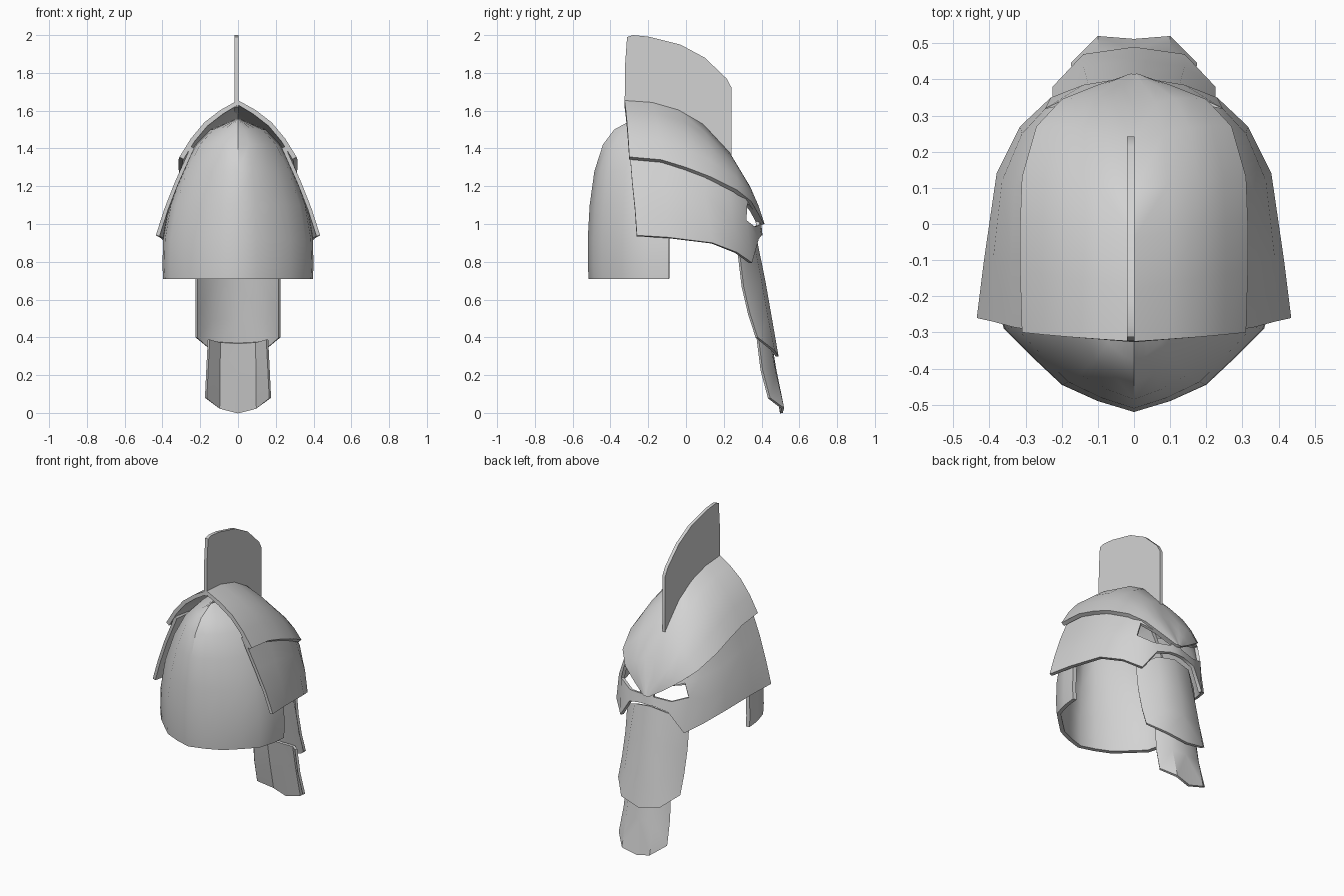
import bpy
import bmesh
import math
from mathutils import Vector

old = bpy.data.objects.get("Cube")
if old:
    bpy.data.objects.remove(old, do_unlink=True)

GREY = (0.65, 0.65, 0.65, 1.0)
metal = bpy.data.materials.new("plain grey metal")
metal.use_nodes = True
metal.diffuse_color = GREY
metal.node_tree.nodes["Principled BSDF"].inputs["Base Color"].default_value = GREY


def finish(name, bm, angle=40):
    """Turn a bmesh into a shaded, coloured object."""
    mesh = bpy.data.meshes.new(name)
    bm.to_mesh(mesh)
    bm.free()
    mesh.materials.append(metal)
    obj = bpy.data.objects.new(name, mesh)
    bpy.context.collection.objects.link(obj)
    bpy.ops.object.select_all(action="DESELECT")
    obj.select_set(True)
    bpy.context.view_layer.objects.active = obj
    bpy.ops.object.shade_smooth_by_angle(angle=math.radians(angle))
    return obj


def shell(name, rows, thickness, holes=()):
    """Loft one half through rows of points, mirror it and thicken it inward."""
    bm = bmesh.new()
    grid = [[bm.verts.new(p) for p in row] for row in rows]
    for i in range(len(grid) - 1):
        for j in range(len(grid[i]) - 1):
            if (i, j) not in holes:
                bm.faces.new((grid[i][j], grid[i + 1][j], grid[i + 1][j + 1], grid[i][j + 1]))
    # make the faces look outward, away from the middle of the head
    bm.normal_update()
    middle = Vector((0, 0, 1))
    facing = sum(f.normal.dot(f.calc_center_median() - middle) * f.calc_area() for f in bm.faces)
    if facing < 0:
        bmesh.ops.reverse_faces(bm, faces=bm.faces[:])
    obj = finish(name, bm)
    mirror = obj.modifiers.new("mirror", "MIRROR")
    mirror.use_clip = True
    solid = obj.modifiers.new("thickness", "SOLIDIFY")
    solid.thickness = thickness
    solid.offset = -1
    # smooth-by-angle already marked sharp edges on the base mesh
    bpy.ops.object.modifier_apply(modifier="mirror")
    bpy.ops.object.modifier_apply(modifier="thickness")
    bpy.ops.object.shade_smooth_by_angle(angle=math.radians(40))
    return obj


# Pointed cap: a ridge line and a lower edge joined by a bulging section
ridge = [(-0.325, 1.655), (-0.18, 1.645), (-0.04, 1.605), (0.09, 1.53),
         (0.23, 1.38), (0.32, 1.22), (0.37, 1.12), (0.415, 1.0)]
brow = [(0.31, -0.3, 1.355), (0.315, -0.13, 1.34), (0.315, 0, 1.3), (0.31, 0.13, 1.25),
        (0.27, 0.27, 1.18), (0.2, 0.345, 1.12), (0.1, 0.385, 1.05), (0.02, 0.412, 1.0)]
cap_rows = []
for i, ((y, z), low) in enumerate(zip(ridge, brow)):
    top, low = Vector((0, y, z)), Vector(low)
    out = Vector((0.6, 0, 0.8)).lerp(Vector((0.5, 0.8, 0.3)), i / 7)
    bulge = 0.04 * low.x / 0.31
    cap_rows.append([top.lerp(low, t) + out * bulge * math.sin(math.pi * t)
                     for t in (0, 0.25, 0.5, 0.75, 1)])
shell("pointed_cap", cap_rows, 0.025)

# Face mask: stations from the rear edge round to the nose, each from top to bottom
mask_rows = [
    [(0.25, -0.3, 1.41), (0.335, -0.285, 1.22), (0.39, -0.27, 1.08), (0.435, -0.26, 0.94)],
    [(0.27, -0.1, 1.38), (0.34, -0.1, 1.2), (0.39, -0.1, 1.06), (0.415, -0.1, 0.93)],
    [(0.28, 0.1, 1.28), (0.33, 0.1, 1.16), (0.365, 0.12, 1.03), (0.38, 0.14, 0.9)],
    [(0.25, 0.22, 1.21), (0.275, 0.235, 1.13), (0.31, 0.25, 1.0), (0.315, 0.27, 0.85)],
    [(0.2, 0.31, 1.17), (0.22, 0.325, 1.11), (0.245, 0.32, 1.02), (0.23, 0.35, 0.795)],
    [(0.12, 0.35, 1.13), (0.12, 0.36, 1.07), (0.15, 0.365, 0.985), (0.14, 0.385, 0.92)],
    [(0.04, 0.37, 1.08), (0.035, 0.388, 1.015), (0.04, 0.39, 0.995), (0.05, 0.4, 0.94)],
    [(0, 0.375, 1.08), (0, 0.395, 1.02), (0, 0.4, 0.99), (0, 0.405, 0.94)],
]
shell("face_mask", mask_rows, 0.02, holes={(4, 1), (5, 1)})

# Neck guard: one horizontal section, scaled and pulled forward towards the top
section = [(0, 1), (0.1, 0.93), (0.2, 0.825), (0.28, 0.65), (0.36, 0.465), (0.39, 0.22), (0.4, 0)]
levels = [(0.71, 0.99, -0.515), (0.78, 1, -0.52), (0.92, 0.99, -0.52), (1.1, 0.91, -0.51),
          (1.28, 0.75, -0.485), (1.42, 0.56, -0.44), (1.5, 0.36, -0.38), (1.555, 0.04, -0.28)]
front = -0.09
neck_rows = [[(x * scale, front + f * (back - front), z) for x, f in section]
             for z, scale, back in levels]
shell("neck_guard", neck_rows, 0.025)

# Two overlapping chin plates
upper_rows = [
    [(0, 0.375, 0.92), (0.12, 0.36, 0.9), (0.225, 0.285, 0.84)],
    [(0, 0.42, 0.7), (0.13, 0.4, 0.7), (0.225, 0.305, 0.67)],
    [(0, 0.455, 0.5), (0.14, 0.435, 0.5), (0.225, 0.34, 0.52)],
    [(0, 0.49, 0.3), (0.14, 0.47, 0.33), (0.225, 0.38, 0.4)],
]
shell("upper_chin_plate", upper_rows, 0.015)
lower_rows = [
    [(0, 0.455, 0.37), (0.1, 0.445, 0.375), (0.16, 0.385, 0.39)],
    [(0, 0.48, 0.22), (0.1, 0.475, 0.22), (0.168, 0.405, 0.23)],
    [(0, 0.512, 0), (0.1, 0.52, 0.025), (0.175, 0.445, 0.08)],
]
shell("lower_chin_plate", lower_rows, 0.015)

# Crest fin: a flat outline given thickness
outline = [(-0.325, 1.62), (-0.322, 1.85), (-0.312, 1.99), (-0.28, 2.0), (-0.2, 1.992),
           (-0.03, 1.95), (0.1, 1.88), (0.215, 1.77), (0.242, 1.72), (0.242, 1.35),
           (0.09, 1.5), (-0.04, 1.58)]
bm = bmesh.new()
side = bm.faces.new([bm.verts.new((-0.019, y, z)) for y, z in outline])
extruded = bmesh.ops.extrude_face_region(bm, geom=[side])
moved = [v for v in extruded["geom"] if isinstance(v, bmesh.types.BMVert)]
bmesh.ops.translate(bm, verts=moved, vec=(0.021, 0, 0))
bmesh.ops.recalc_face_normals(bm, faces=bm.faces[:])
finish("crest_fin", bm, 30)
